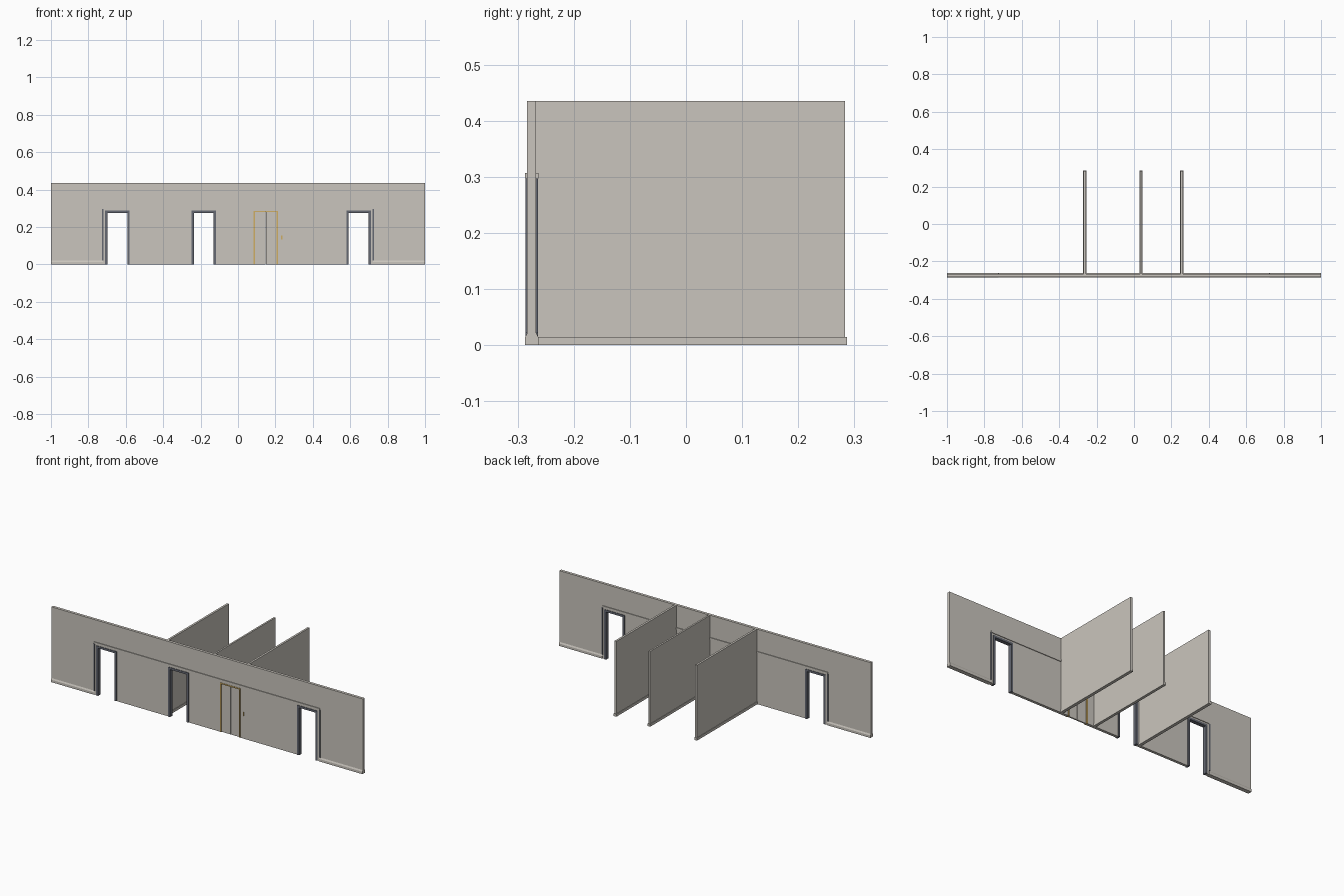
import bpy
import bmesh

if "Cube" in bpy.data.objects:
    bpy.data.objects.remove(bpy.data.objects["Cube"])


def material(name, rgb):
    m = bpy.data.materials.new(name)
    m.use_nodes = True
    m.diffuse_color = (*rgb, 1)
    m.node_tree.nodes["Principled BSDF"].inputs["Base Color"].default_value = (*rgb, 1)
    return m


PLASTER = material("warm grey plaster", (0.59, 0.56, 0.51))
STEEL = material("slate steel", (0.13, 0.14, 0.17))
GOLD = material("brushed gold", (0.62, 0.42, 0.13))

WALL_Y = (-0.283, -0.267)
TRIM_Y = (-0.287, -0.263)
HEIGHT = 0.435
HEAD = 0.288


def finish(name, bm, mat):
    bmesh.ops.recalc_face_normals(bm, faces=bm.faces)
    mesh = bpy.data.meshes.new(name)
    bm.to_mesh(mesh)
    bm.free()
    mesh.materials.append(mat)
    obj = bpy.data.objects.new(name, mesh)
    bpy.context.collection.objects.link(obj)
    return obj


def extrude_xz(name, outline, ys, mat):
    """Extrude an outline in the x-z plane between two y values."""
    bm = bmesh.new()
    face = bm.faces.new([bm.verts.new((x, ys[0], z)) for x, z in outline])
    new = bmesh.ops.extrude_face_region(bm, geom=[face])["geom"]
    verts = [v for v in new if isinstance(v, bmesh.types.BMVert)]
    bmesh.ops.translate(bm, verts=verts, vec=(0, ys[1] - ys[0], 0))
    return finish(name, bm, mat)


def box(name, xs, ys, zs, mat):
    (a, b), (c, d) = xs, zs
    return extrude_xz(name, [(a, c), (b, c), (b, d), (a, d)], ys, mat)


def frame(name, xs, top, width, ys, mat):
    """Door frame: two jambs and a head in one piece."""
    a, b = xs
    outline = [(a, 0), (a + width, 0), (a + width, top - width), (b - width, top - width),
               (b - width, 0), (b, 0), (b, top), (a, top)]
    return extrude_xz(name, outline, ys, mat)


# Long front wall with openings
doors = {"left_doorway": (0.58, 0.71), "middle_doorway": (-0.248, -0.118),
         "right_doorway": (-0.71, -0.58)}
lift = (0.084, 0.213)
outline = [(-1, HEIGHT), (-1, 0)]
for a, b in sorted([*doors.values(), lift]):
    outline += [(a, 0), (a, HEAD - 0.002), (b, HEAD - 0.002), (b, 0)]
outline += [(1, 0), (1, HEIGHT)]
extrude_xz("front_wall", outline, WALL_Y, PLASTER)

# Steel door frames
for name, xs in doors.items():
    frame(name + "_frame", xs, HEAD, 0.012, (-0.286, -0.264), STEEL)

# Lift entrance with a gold frame, two leaves and a call button
frame("lift_frame", lift, HEAD - 0.002, 0.007, (-0.285, -0.265), GOLD)
middle = sum(lift) / 2
box("lift_leaf_right", (lift[0] + 0.006, middle - 0.001), (-0.279, -0.271), (0, HEAD - 0.008), PLASTER)
box("lift_leaf_left", (middle + 0.001, lift[1] - 0.006), (-0.279, -0.271), (0, HEAD - 0.008), PLASTER)
box("call_button", (0.231, 0.237), (-0.286, -0.282), (0.133, 0.155), GOLD)

# Rail above the doors, on both faces of the wall
box("door_head_rail", (-0.725, 0.725), TRIM_Y, (0.297, 0.307), PLASTER)

# Edge strips and baseboards at both ends of the wall
board = [(TRIM_Y[0], 0), (TRIM_Y[1], 0), (TRIM_Y[1], 0.014), (WALL_Y[1], 0.022),
         (WALL_Y[0], 0.022), (TRIM_Y[0], 0.014)]
for side, label in ((1, "left"), (-1, "right")):
    edges = sorted((side * 0.72, side * 0.728))
    box(label + "_edge_strip", edges, (-0.286, -0.264), (0.022, 0.297), STEEL)
    bm = bmesh.new()
    ends = [[bm.verts.new((side * x, y, z)) for y, z in board] for x in (0.722, 1)]
    for ring in ends:
        bm.faces.new(ring)
    for i in range(len(board)):
        j = (i + 1) % len(board)
        bm.faces.new((ends[0][i], ends[0][j], ends[1][j], ends[1][i]))
    finish(label + "_baseboard", bm, PLASTER)

# Partitions behind the wall, each with a baseboard
for label, x, half in (("right", -0.263, 0.006), ("middle", 0.037, 0.005), ("left", 0.255, 0.006)):
    box(label + "_partition", (x - half, x + half), (-0.268, 0.283), (0, HEIGHT), PLASTER)
    box(label + "_partition_baseboard", (x - half - 0.003, x + half + 0.003),
        (-0.266, 0.287), (0, 0.015), PLASTER)
